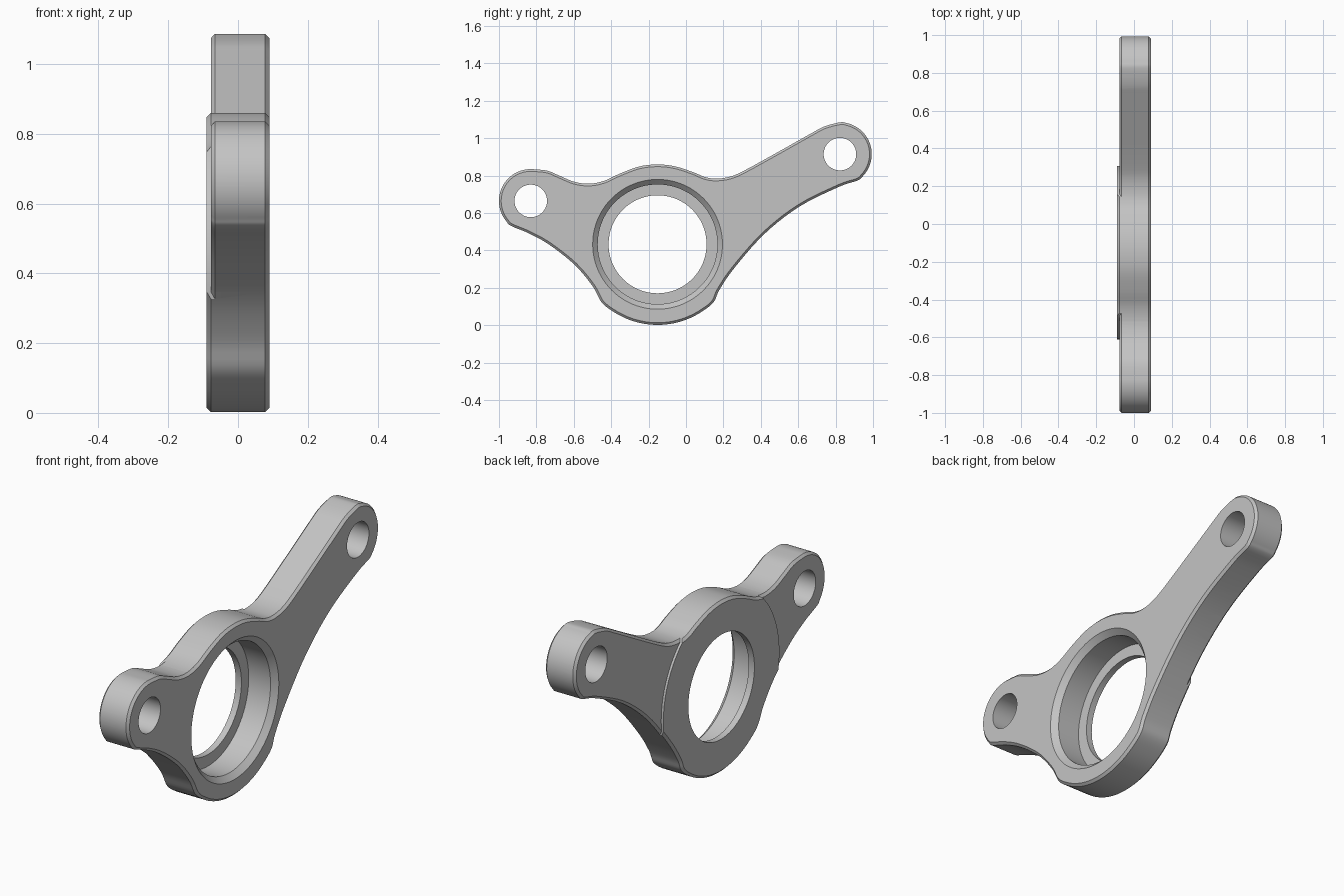
import bpy, bmesh, math

if "Cube" in bpy.data.objects:
    bpy.data.objects.remove(bpy.data.objects["Cube"])

HUB, LEFT, RIGHT = (-0.152, 0.433), (-0.83, 0.665), (0.823, 0.915)


def arc(centre, radius, start, end, count):
    angles = [math.radians(start + (end - start) * i / (count - 1)) for i in range(count)]
    return [(centre[0] + radius * math.cos(a), centre[1] + radius * math.sin(a)) for a in angles]


def circle(centre, radius, count=96):
    return arc(centre, radius, 360, 360 / count, count)


def smooth_loop(points, steps=5):
    # closed spline through the control points
    out, n = [], len(points)
    for i in range(n):
        a, b, c, d = (points[(i + k) % n] for k in (-1, 0, 1, 2))
        for s in range(steps):
            t = s / steps
            out.append(tuple(
                0.5 * (2 * b[k] + (c[k] - a[k]) * t
                       + (2 * a[k] - 5 * b[k] + 4 * c[k] - d[k]) * t * t
                       + (3 * b[k] - a[k] - 3 * c[k] + d[k]) * t ** 3) for k in (0, 1)))
    return out


def offset(points, dist):
    # move a clockwise loop outwards (or inwards if negative)
    out, n = [], len(points)
    for i, p in enumerate(points):
        a, b = points[i - 1], points[(i + 1) % n]
        ty, tz = b[0] - a[0], b[1] - a[1]
        length = math.hypot(ty, tz)
        out.append((p[0] - tz / length * dist, p[1] + ty / length * dist))
    return out


def loft(name, rings):
    # closed solid through loops of (y, z) points, each at its own x
    bm = bmesh.new()
    loops = [[bm.verts.new((x, y, z)) for y, z in pts] for x, pts in rings]
    n = len(loops[0])
    for lo, hi in zip(loops, loops[1:]):
        for i in range(n):
            j = (i + 1) % n
            bm.faces.new((lo[i], lo[j], hi[j], hi[i]))
    bm.faces.new(loops[0])
    bm.faces.new(loops[-1])
    bmesh.ops.recalc_face_normals(bm, faces=bm.faces)
    mesh = bpy.data.meshes.new(name)
    bm.to_mesh(mesh)
    bm.free()
    obj = bpy.data.objects.new(name, mesh)
    bpy.context.collection.objects.link(obj)
    return obj


def cut(obj, cutter):
    mod = obj.modifiers.new("cut", 'BOOLEAN')
    mod.operation, mod.solver, mod.object = 'DIFFERENCE', 'EXACT', cutter
    bpy.context.view_layer.objects.active = obj
    bpy.ops.object.modifier_apply(modifier=mod.name)
    bpy.data.objects.remove(cutter)


# clockwise outline of the bracket
outline = smooth_loop(
    arc(LEFT, 0.17, 232, 85, 13)
    + [(-0.74, 0.826), (-0.677, 0.80), (-0.596, 0.767), (-0.516, 0.757), (-0.436, 0.773),
       (-0.356, 0.81)]
    + arc(HUB, 0.427, 105, 75, 4)
    + [(0.045, 0.816), (0.1, 0.793), (0.158, 0.784), (0.233, 0.794), (0.313, 0.828),
       (0.5, 0.931), (0.671, 1.027), (0.74, 1.063)]
    + arc(RIGHT, 0.17, 90, -56, 13)
    + [(0.82, 0.741), (0.607, 0.635), (0.42, 0.489), (0.259, 0.307), (0.179, 0.19)]
    + arc(HUB, 0.431, -46, -134, 9)
    + [(-0.5, 0.21), (-0.596, 0.324), (-0.73, 0.43), (-0.837, 0.49)])

C = 0.012  # edge chamfer

# bracket body with chamfered rims
inset = offset(outline, -C)
bracket = loft("bracket", [(-0.09, inset), (-0.09 + C, outline), (0.09 - C, outline), (0.09, inset)])

# arms are thinner than the round hub pad on the back, with their own chamfer
arm_cutter = loft("arm_cutter", [(-0.2, circle((0, 0.5), 2)), (0, circle((0, 0.5), 2))])
cut(arm_cutter, loft("pad_keep", [(-0.3, circle(HUB, 0.46)), (0.3, circle(HUB, 0.46))]))
cut(arm_cutter, loft("arm_keep", [(-0.078, inset), (-0.066, offset(outline, 0.0005)),
                                  (0.3, offset(outline, 0.0005))]))
cut(bracket, arm_cutter)

# stepped hub bore with a chamfered mouth
cut(bracket, loft("bore", [(-0.3, circle(HUB, 0.262)), (-0.058, circle(HUB, 0.262)),
                           (-0.058, circle(HUB, 0.32)), (0.063, circle(HUB, 0.32)),
                           (0.09, circle(HUB, 0.347)), (0.3, circle(HUB, 0.347))]))

# bolt holes in the arm ends
for centre in (LEFT, RIGHT):
    cut(bracket, loft("bolt_hole", [(-0.3, circle(centre, 0.087, 64)), (0.3, circle(centre, 0.087, 64))]))

grey = bpy.data.materials.new("light_grey")
grey.diffuse_color = (0.55, 0.55, 0.55, 1)
grey.use_nodes = True
grey.node_tree.nodes["Principled BSDF"].inputs["Base Color"].default_value = grey.diffuse_color
bracket.data.materials.clear()
bracket.data.materials.append(grey)

bpy.ops.object.select_all(action='DESELECT')
bracket.select_set(True)
bpy.context.view_layer.objects.active = bracket
bpy.ops.object.shade_smooth_by_angle(angle=math.radians(25))
